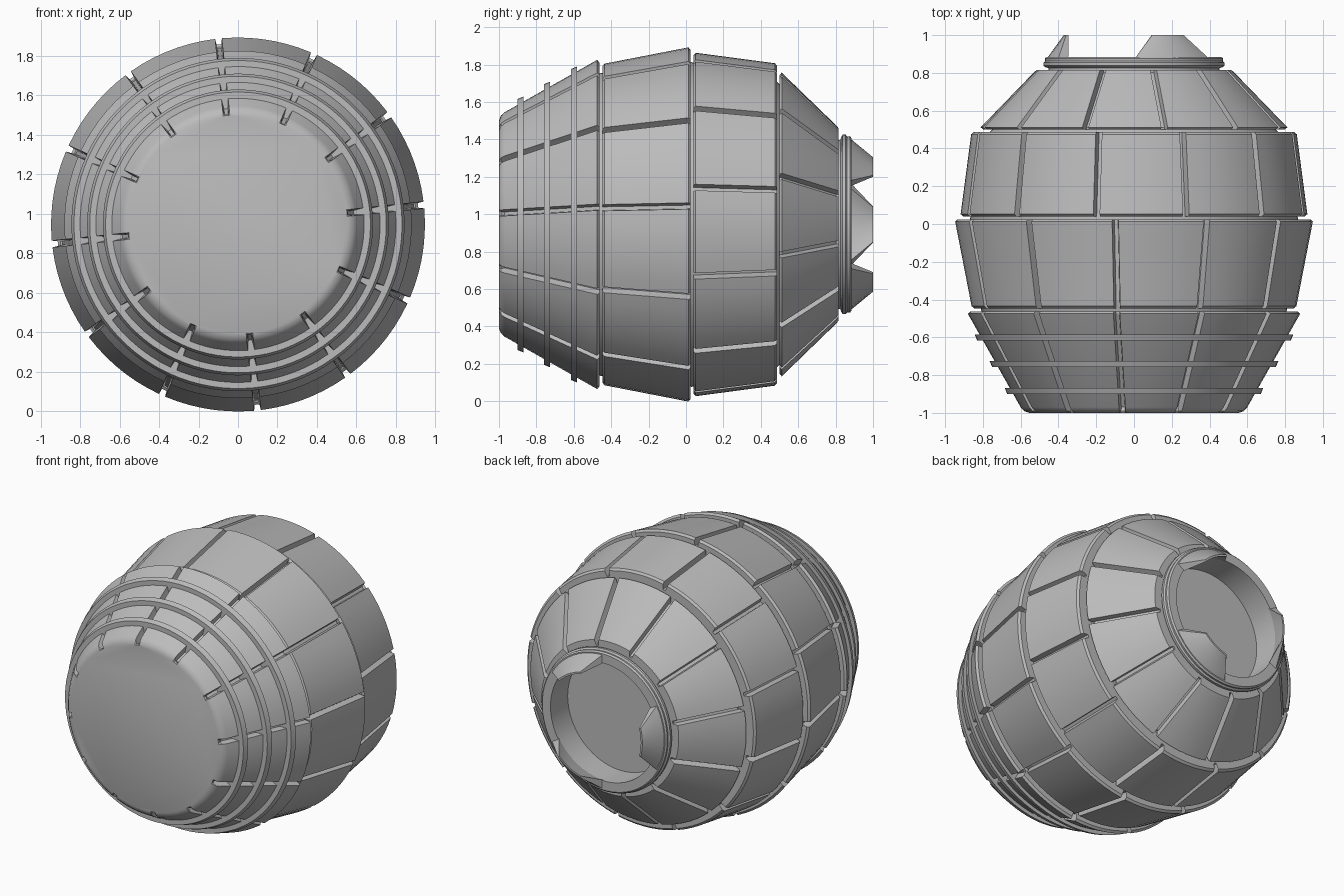
import bpy, bmesh, math

CENTER_Z = 0.945
SLOTS = 12

cube = bpy.data.objects.get("Cube")
if cube:
    bpy.data.objects.remove(cube, do_unlink=True)

grey = bpy.data.materials.new("plain_grey")
grey.use_nodes = True
grey.diffuse_color = (0.5, 0.5, 0.5, 1)
grey.node_tree.nodes["Principled BSDF"].inputs["Base Color"].default_value = (0.5, 0.5, 0.5, 1)


def finish(name, bm):
    mesh = bpy.data.meshes.new(name)
    bm.to_mesh(mesh)
    bm.free()
    obj = bpy.data.objects.new(name, mesh)
    bpy.context.collection.objects.link(obj)
    obj.location.z = CENTER_Z
    mesh.materials.append(grey)
    bpy.ops.object.select_all(action="DESELECT")
    obj.select_set(True)
    bpy.context.view_layer.objects.active = obj
    bpy.ops.object.shade_smooth_by_angle(angle=math.radians(28))
    return obj


def polar(r, a, y):
    return (r * math.cos(a), y, r * math.sin(a))


def section(y, r, depth, start):
    """One cross-section: round, with evenly spaced slots sunk by depth."""
    pts = []
    step = math.tau / SLOTS
    half = 0.017 / r
    for k in range(SLOTS):
        a = math.radians(start) + k * step
        for f, d in ((-1, 0), (-0.6, depth), (0.6, depth), (1, 0)):
            pts.append(polar(r - d, a + f * half, y))
        for i in range(1, 7):
            pts.append(polar(r, a + half + (step - 2 * half) * i / 7, y))
    return pts


def loft(name, stations, start=0, cap_front=False, cap_back=False, closed=False):
    """Skin round sections given as (y, radius, slot depth)."""
    bm = bmesh.new()
    rings = [[bm.verts.new(p) for p in section(y, r, d, start)] for y, r, d in stations]
    pairs = list(zip(rings, rings[1:]))
    if closed:
        pairs.append((rings[-1], rings[0]))
    for lo, hi in pairs:
        n = len(lo)
        for i in range(n):
            j = (i + 1) % n
            bm.faces.new((lo[i], hi[i], hi[j], lo[j]))
    if cap_front:
        bm.faces.new(rings[0])
    if cap_back:
        bm.faces.new(rings[-1][::-1])
    return finish(name, bm)


def plain(points):
    return [(y, r, 0) for y, r in points]


def panel_band(name, y0, r0, y1, r1, start, depth=0.05):
    """Slotted band with small chamfers and end walls running inward."""
    loft(name, [(y0, r0 - 0.11, 0), (y0, r0 - 0.014, depth - 0.014),
                (y0 + 0.012, r0, depth), (y1 - 0.012, r1, depth),
                (y1, r1 - 0.014, depth - 0.014), (y1, r1 - 0.11, 0)], start)


# Tapered front band with rounded nose edge
loft("front_band", [(-1, 0.555, 0), (-0.99, 0.582, 0.022), (-0.97, 0.6, 0.05),
                    (-0.475, 0.88, 0.05), (-0.463, 0.866, 0.036), (-0.463, 0.76, 0)],
     6, cap_front=True)

# Remaining panel bands, each turned a little further
panel_band("middle_front_band", -0.447, 0.86, 0.025, 0.947, 6)
panel_band("middle_back_band", 0.04, 0.918, 0.487, 0.862, 12.5)
panel_band("back_band", 0.5, 0.812, 0.815, 0.53, 18.5)

# Inner core closing the grooves between bands
loft("inner_core", plain([(-0.9, 0.5), (-0.5, 0.79), (-0.455, 0.81), (0.03, 0.868),
                          (0.48, 0.77), (0.51, 0.74), (0.8, 0.45)]))

# Thin hoops on the front band
for i, (y, r) in enumerate(((-0.885, 0.65), (-0.742, 0.73), (-0.6, 0.81))):
    loft("front_hoop_%d" % (i + 1),
         plain([(y - 0.016, r - 0.07), (y - 0.016, r + 0.021),
                (y + 0.016, r + 0.034), (y + 0.016, r - 0.07)]), closed=True)

# Collar with rounded beads and a recessed floor
loft("back_collar", plain([(0.79, 0.452), (0.825, 0.452), (0.83, 0.468), (0.838, 0.48),
                           (0.854, 0.48), (0.862, 0.47), (0.866, 0.47), (0.876, 0.472),
                           (0.885, 0.462), (0.885, 0.4), (0.7, 0.4)]), cap_back=True)


def tooth(name, angle):
    """Tapered claw segment narrowing toward its tip."""
    bm = bmesh.new()
    n = 10
    loops = []
    for y, outer, inner, half in ((0.87, 0.466, 0.402, 30), (1.0, 0.372, 0.36, 15)):
        arc = [math.radians(angle - half + 2 * half * i / n) for i in range(n + 1)]
        pts = [polar(outer, a, y) for a in arc] + [polar(inner, a, y) for a in reversed(arc)]
        loops.append([bm.verts.new(p) for p in pts])
    lo, hi = loops
    m = len(lo)
    for i in range(m):
        j = (i + 1) % m
        bm.faces.new((lo[i], hi[i], hi[j], lo[j]))
    for ring in loops:
        for i in range(n):
            bm.faces.new((ring[i], ring[i + 1], ring[m - 2 - i], ring[m - 1 - i]))
    bmesh.ops.recalc_face_normals(bm, faces=bm.faces)
    finish(name, bm)


# Three claws around the back opening
for label, angle in (("upper_left", 60), ("right", 180), ("lower_left", 300)):
    tooth(label + "_claw", angle)
